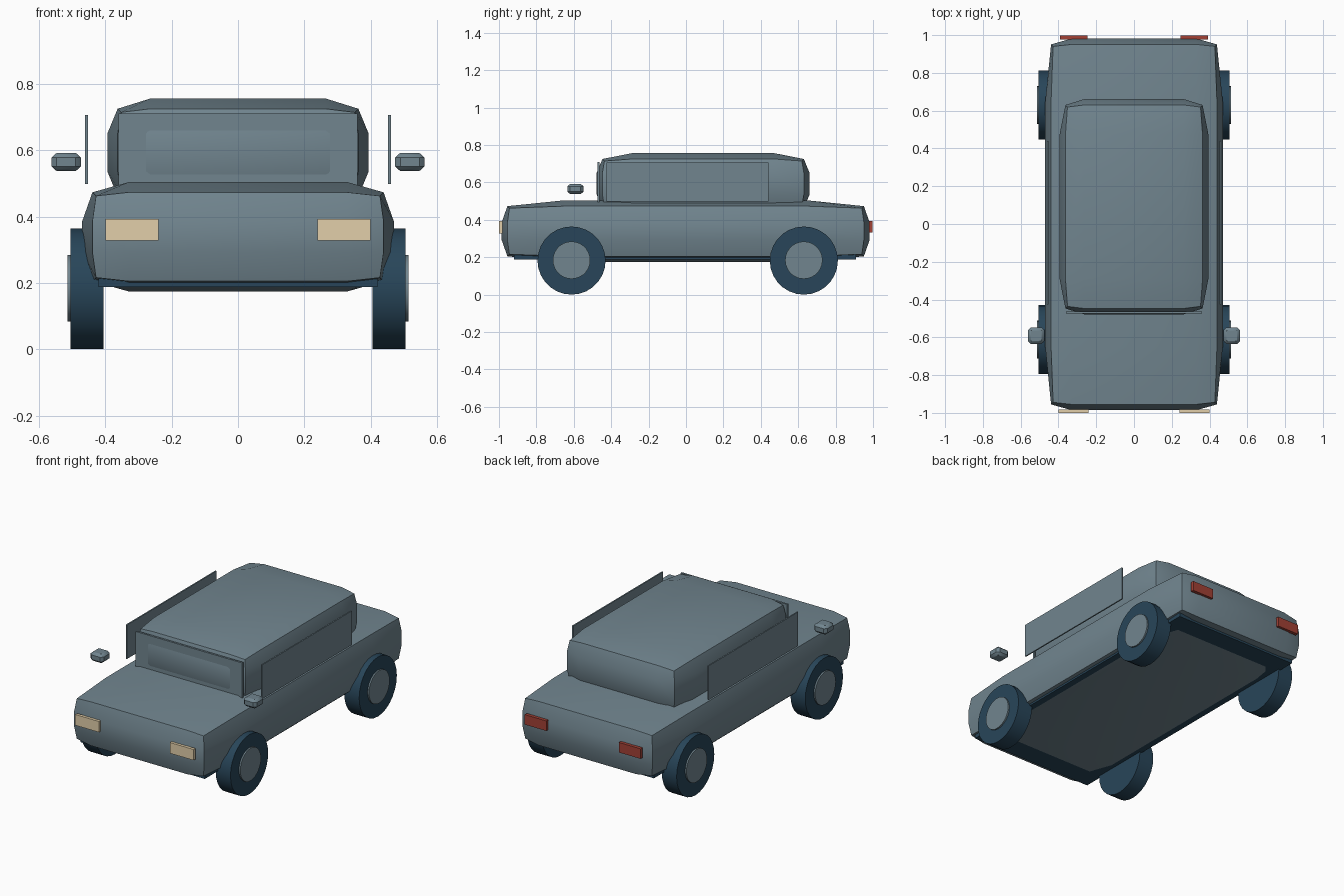
import bpy, bmesh, math
from mathutils import Vector

if "Cube" in bpy.data.objects:
    bpy.data.objects.remove(bpy.data.objects["Cube"])


def material(name, rgb):
    m = bpy.data.materials.new(name)
    m.diffuse_color = (*rgb, 1)
    m.use_nodes = True
    m.node_tree.nodes["Principled BSDF"].inputs["Base Color"].default_value = m.diffuse_color
    return m


PAINT = material("grey_blue_paint", (0.165, 0.235, 0.275))
RUBBER = material("dark_blue_rubber", (0.021, 0.060, 0.100))
LAMP = material("cream_lamp", (0.76, 0.62, 0.40))
RED = material("red_lamp", (0.36, 0.052, 0.036))


def finish(bm, name, mat, smooth=True):
    bmesh.ops.recalc_face_normals(bm, faces=bm.faces)
    me = bpy.data.meshes.new(name)
    bm.to_mesh(me)
    bm.free()
    me.materials.append(mat)
    ob = bpy.data.objects.new(name, me)
    bpy.context.collection.objects.link(ob)
    if smooth:
        bpy.ops.object.select_all(action='DESELECT')
        ob.select_set(True)
        bpy.context.view_layer.objects.active = ob
        bpy.ops.object.shade_smooth_by_angle(angle=math.radians(35))
    return ob


def box(name, lo, hi, mat):
    bm = bmesh.new()
    bmesh.ops.create_cube(bm, size=1)
    lo, hi = Vector(lo), Vector(hi)
    for v in bm.verts:
        v.co = Vector([(lo[i] + hi[i]) / 2 + v.co[i] * (hi[i] - lo[i]) for i in range(3)])
    return finish(bm, name, mat, smooth=False)


def soft_box(name, lo, hi, flat, inset, mat):
    """Bulging box: flat = central fraction of each side, inset = how far edges pull in."""
    bm = bmesh.new()
    bmesh.ops.create_cube(bm, size=2)
    bmesh.ops.subdivide_edges(bm, edges=bm.edges[:], cuts=2, use_grid_fill=True)
    for v in bm.verts:
        outer = [abs(c) > 0.9 for c in v.co]
        pull = (0, 0, inset, inset * 1.35)[sum(outer)]
        co = []
        for i in range(3):
            half = (hi[i] - lo[i]) / 2
            r = half - pull if outer[i] else half * flat[i]
            co.append((hi[i] + lo[i]) / 2 + math.copysign(r, v.co[i]))
        v.co = co
    return finish(bm, name, mat)


def disc(name, x0, x1, y, z, r, mat, n=28):
    bm = bmesh.new()
    bmesh.ops.create_cone(bm, cap_ends=True, segments=n, radius1=r, radius2=r,
                          depth=abs(x1 - x0))
    for v in bm.verts:
        a, b, c = v.co
        v.co = ((x0 + x1) / 2 + c, y + a, z + b)
    return finish(bm, name, mat)


# Main shell, cabin and underside
soft_box("body", (-0.47, -0.986, 0.174), (0.47, 0.982, 0.504), (0.70, 0.66, 0.28), 0.031, PAINT)
soft_box("cabin", (-0.394, -0.478, 0.43), (0.394, 0.661, 0.756), (0.67, 0.67, 0.35), 0.031, PAINT)
box("chassis", (-0.42, -0.92, 0.188), (0.42, 0.91, 0.24), RUBBER)
box("windscreen", (-0.36, -0.474, 0.47), (0.36, -0.462, 0.71), PAINT)

# Paired parts on both sides
for s, side in ((-1, "left"), (1, "right")):
    def span(a, b):
        return sorted((s * a, s * b))

    a, b = span(0.453, 0.461)
    box(side + "_window", (a, -0.425, 0.498), (b, 0.44, 0.706), PAINT)
    a, b = span(0.474, 0.562)
    soft_box(side + "_mirror", (a, -0.634, 0.537), (b, -0.548, 0.592), (0.65, 0.65, 0.5), 0.007, PAINT)
    a, b = span(0.24, 0.40)
    box(side + "_headlight", (a, -1.0, 0.327), (b, -0.982, 0.393), LAMP)
    a, b = span(0.245, 0.392)
    box(side + "_taillight", (a, 0.978, 0.333), (b, 0.998, 0.394), RED)
    for end, y in (("front", -0.612), ("rear", 0.63)):
        disc(f"{end}_{side}_tyre", s * 0.405, s * 0.505, y, 0.182, 0.182, RUBBER)
        disc(f"{end}_{side}_hub", s * 0.44, s * 0.514, y, 0.184, 0.1, PAINT)
